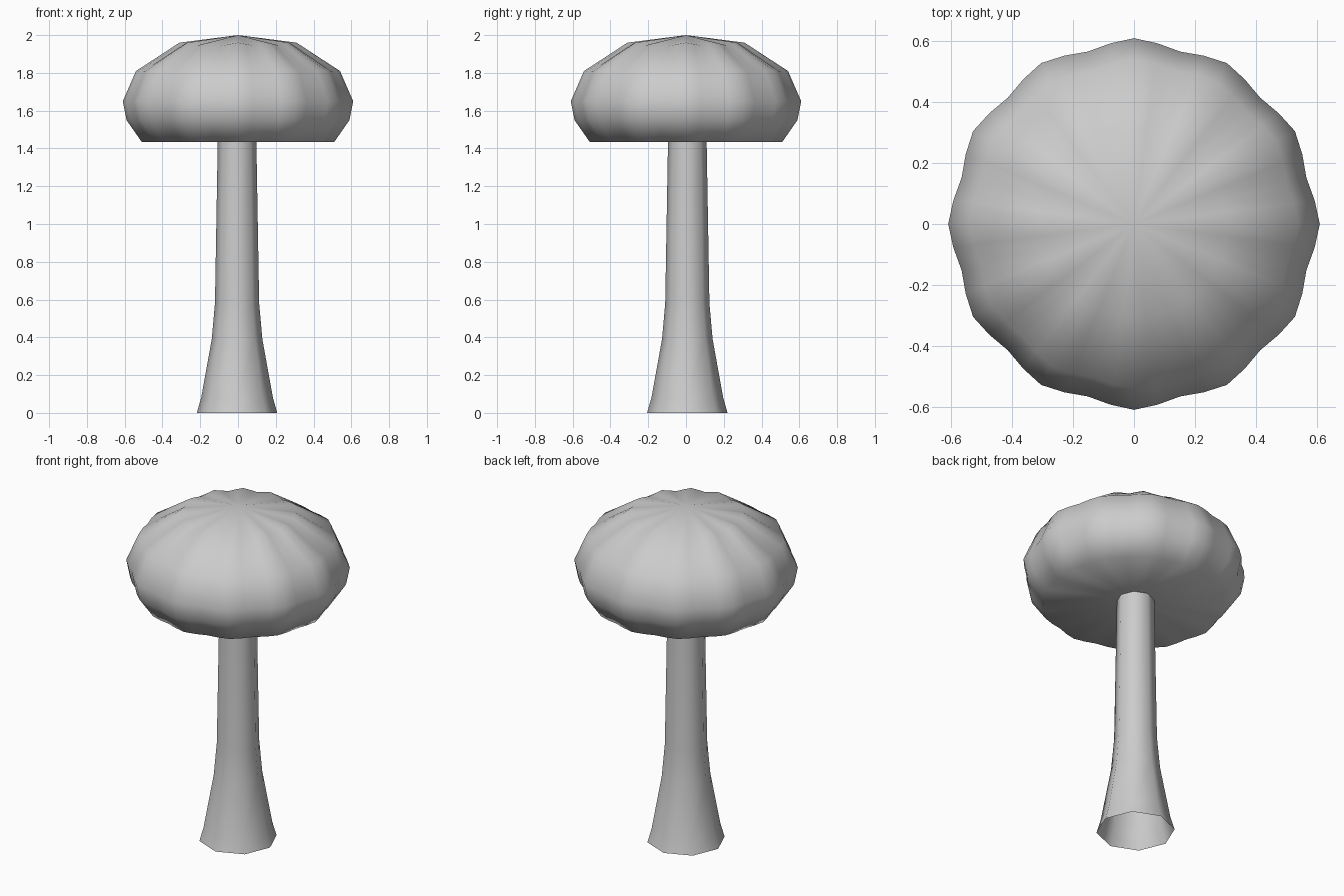
import bpy, bmesh
from math import sin, cos, pi, radians

if "Cube" in bpy.data.objects:
    bpy.data.objects.remove(bpy.data.objects["Cube"])


def lathe(name, rings, sides, lobes=0, centre=(0, 0)):
    """Revolve (radius, z, scallop depth, z dip) rings; radius 0 makes a pole."""
    bm = bmesh.new()
    loops = []
    for r, z, depth, dip in rings:
        if r == 0:
            loops.append([bm.verts.new((centre[0], centre[1], z))])
            continue
        loop = []
        for i in range(sides):
            a = 2 * pi * i / sides
            valley = (1 - cos(lobes * a)) / 2
            rr = r - depth * valley
            loop.append(bm.verts.new((centre[0] + rr * cos(a),
                                      centre[1] + rr * sin(a), z - dip * valley)))
        loops.append(loop)
    for lo, hi in zip(loops, loops[1:]):
        for i in range(sides):
            j = (i + 1) % sides
            if len(lo) == 1:
                bm.faces.new((lo[0], hi[j], hi[i]))
            elif len(hi) == 1:
                bm.faces.new((lo[i], lo[j], hi[0]))
            else:
                bm.faces.new((lo[i], lo[j], hi[j], hi[i]))
    mesh = bpy.data.meshes.new(name)
    bm.to_mesh(mesh)
    bm.free()
    obj = bpy.data.objects.new(name, mesh)
    bpy.context.collection.objects.link(obj)
    bpy.ops.object.select_all(action='DESELECT')
    obj.select_set(True)
    bpy.context.view_layer.objects.active = obj
    bpy.ops.object.shade_smooth_by_angle(angle=radians(70))
    return obj


# Stem: eight-sided flared tube, open at the foot
lathe("stem", [(0.213, 0, 0, 0), (0.19, 0.08, 0, 0), (0.134, 0.39, 0, 0),
               (0.117, 0.58, 0, 0), (0.102, 1.45, 0, 0)],
      8, centre=(-0.005, 0.007))

# Cap: twelve-lobed dome with a nearly flat underside
lathe("cap", [(0, 1.45, 0, 0), (0.51, 1.435, 0.02, 0), (0.59, 1.55, 0.024, 0),
              (0.61, 1.65, 0.024, 0), (0.54, 1.81, 0.02, 0),
              (0.31, 1.96, 0.005, 0.015), (0, 2.0, 0, 0)],
      48, lobes=12)
